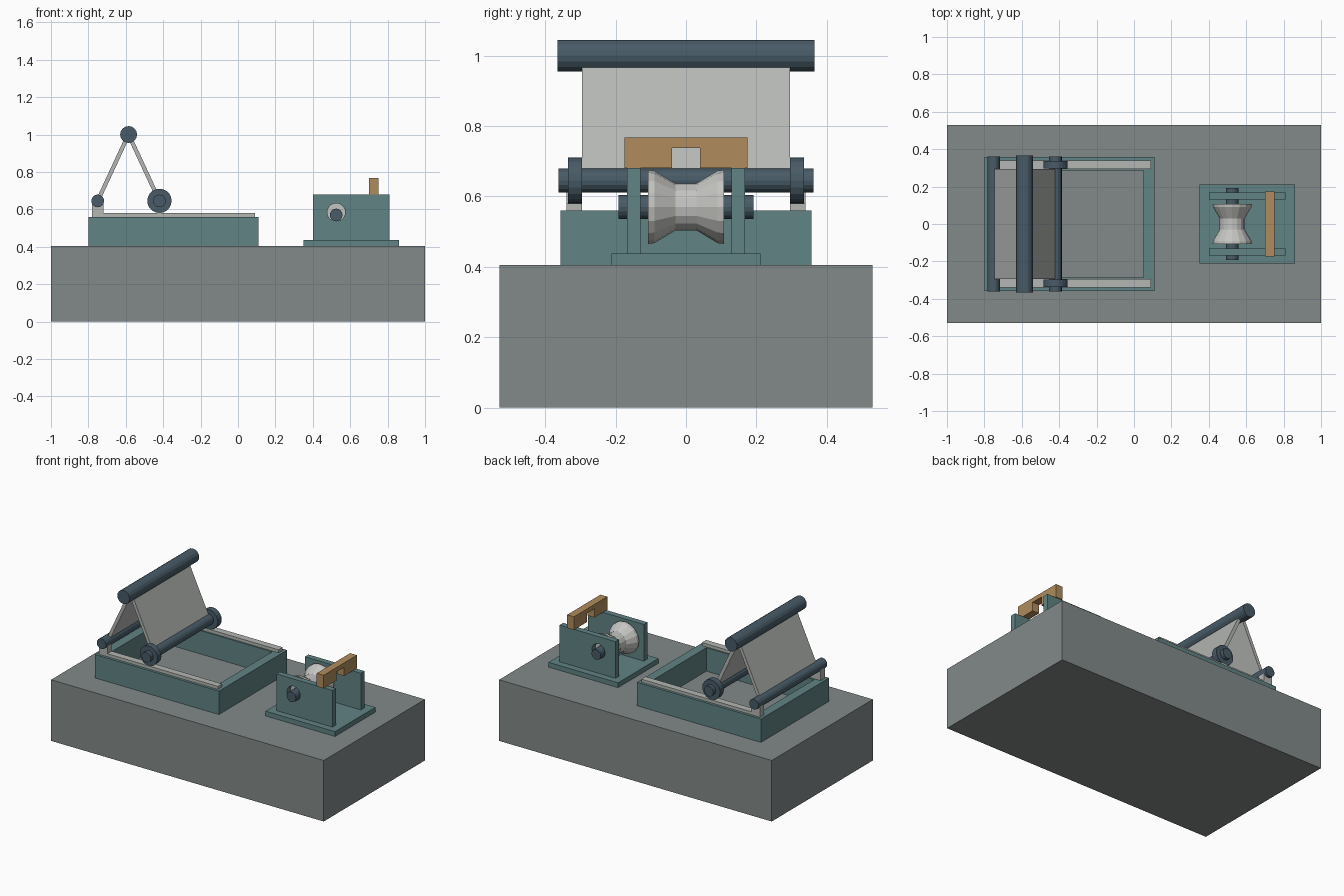
import bpy, bmesh, math
from mathutils import Vector

if "Cube" in bpy.data.objects:
    bpy.data.objects.remove(bpy.data.objects["Cube"])


def material(name, rgb):
    m = bpy.data.materials.new(name)
    lin = [(c / 255 / 12.92) if c < 11 else ((c / 255 + 0.055) / 1.055) ** 2.4 for c in rgb]
    m.diffuse_color = (*lin, 1)
    m.use_nodes = True
    m.node_tree.nodes["Principled BSDF"].inputs["Base Color"].default_value = m.diffuse_color
    return m


STONE = material("stone grey", (130, 138, 137))
TEAL = material("teal paint", (97, 131, 133))
STEEL = material("dark steel", (72, 91, 103))
PLATE = material("light grey metal", (180, 183, 179))
SPOOL = material("pale roller", (196, 197, 193))
BRASS = material("tan brass", (176, 140, 92))


def finish(name, bm, mat):
    bmesh.ops.recalc_face_normals(bm, faces=bm.faces)
    me = bpy.data.meshes.new(name)
    bm.to_mesh(me)
    bm.free()
    me.materials.append(mat)
    ob = bpy.data.objects.new(name, me)
    bpy.context.collection.objects.link(ob)
    return ob


def prism(name, pts, direction, mat):
    """Extrude a flat outline of 3D points along a direction."""
    bm = bmesh.new()
    face = bm.faces.new([bm.verts.new(p) for p in pts])
    ext = bmesh.ops.extrude_face_region(bm, geom=[face])
    verts = [g for g in ext["geom"] if isinstance(g, bmesh.types.BMVert)]
    bmesh.ops.translate(bm, verts=verts, vec=Vector(direction))
    return finish(name, bm, mat)


def box(name, x0, x1, y0, y1, z0, z1, mat):
    pts = [(x0, y0, z0), (x1, y0, z0), (x1, y1, z0), (x0, y1, z0)]
    return prism(name, pts, (0, 0, z1 - z0), mat)


def lathe_y(name, x, z, profile, mat, n=16):
    """Revolve (y, radius) pairs around an axis parallel to y."""
    bm = bmesh.new()
    rings = []
    for y, r in profile:
        angles = [2 * math.pi * i / n for i in range(n)]
        rings.append([bm.verts.new((x + r * math.cos(a), y, z + r * math.sin(a))) for a in angles])
    for a, b in zip(rings, rings[1:]):
        for i in range(n):
            j = (i + 1) % n
            bm.faces.new((a[i], a[j], b[j], b[i]))
    bm.faces.new(rings[0])
    bm.faces.new(rings[-1])
    return finish(name, bm, mat)


def rod(name, x, z, r, y0, y1, mat, n=16):
    return lathe_y(name, x, z, [(y0, r), (y1, r)], mat, n)


def cut(ob, cutter):
    mod = ob.modifiers.new("cut", "BOOLEAN")
    mod.operation = "DIFFERENCE"
    mod.solver = "EXACT"
    mod.object = cutter
    bpy.context.view_layer.objects.active = ob
    bpy.ops.object.modifier_apply(modifier=mod.name)
    bpy.data.objects.remove(cutter)


# Plinth
box("plinth", -1, 1, -0.53, 0.53, 0, 0.405, STONE)

# Open tray frame
frame = box("tray_frame", -0.8, 0.11, -0.357, 0.357, 0.405, 0.56, TEAL)
cut(frame, box("tray_cutter", -0.74, 0.05, -0.285, 0.285, 0.3, 0.7, TEAL))

# Rails, hinge brackets and wheels on both sides
for side, s in (("front", -1), ("back", 1)):
    y0, y1 = sorted((s * 0.295, s * 0.34))
    box(side + "_rail", -0.78, 0.09, y0, y1, 0.56, 0.58, PLATE)
    box(side + "_hinge_bracket", -0.78, -0.72, y0, y1, 0.58, 0.645, PLATE)
    w0, w1 = sorted((s * 0.296, s * 0.336))
    rod(side + "_wheel", -0.42, 0.645, 0.065, w0, w1, STEEL, 20)

# Folding leaves and their rods
APEX, HINGE, ROLLER = (-0.585, 1.0), (-0.75, 0.645), (-0.42, 0.645)
for name, end in (("hinge_leaf", HINGE), ("roller_leaf", ROLLER)):
    a, b = Vector(APEX), Vector(end)
    d = (b - a).normalized()
    nrm = Vector((-d.y, d.x)) * 0.011
    pts = [(p.x, -0.295, p.y) for p in (a + nrm, b + nrm, b - nrm, a - nrm)]
    prism(name, pts, (0, 0.59, 0), PLATE)
rod("apex_rod", *APEX, 0.045, -0.365, 0.365, STEEL)
rod("hinge_rod", *HINGE, 0.034, -0.36, 0.36, STEEL)
rod("roller_rod", *ROLLER, 0.034, -0.362, 0.362, STEEL)

# Roller stand: foot plate and drilled cheeks
box("stand_foot", 0.35, 0.86, -0.212, 0.212, 0.405, 0.437, TEAL)
for side, y in (("front", -0.168), ("back", 0.13)):
    cheek = box(side + "_cheek", 0.4, 0.81, y, y + 0.038, 0.437, 0.68, TEAL)
    cut(cheek, rod("hole_cutter", 0.525, 0.584, 0.048, y - 0.1, y + 0.138, TEAL, 20))

# Axle and waisted roller
rod("axle", 0.525, 0.57, 0.034, -0.192, 0.192, STEEL)
half = [(0.03, 0.067), (0.09, 0.103), (0.108, 0.105)]
profile = [(-y, r) for y, r in reversed(half)] + half
lathe_y("waisted_roller", 0.525, 0.57, profile, SPOOL)

# Notched crossbar
outline = [(-0.175, 0.68), (-0.04, 0.68), (-0.04, 0.738), (0.04, 0.738),
           (0.04, 0.68), (0.175, 0.68), (0.175, 0.767), (-0.175, 0.767)]
prism("notched_crossbar", [(0.7, y, z) for y, z in outline], (0.05, 0, 0), BRASS)
